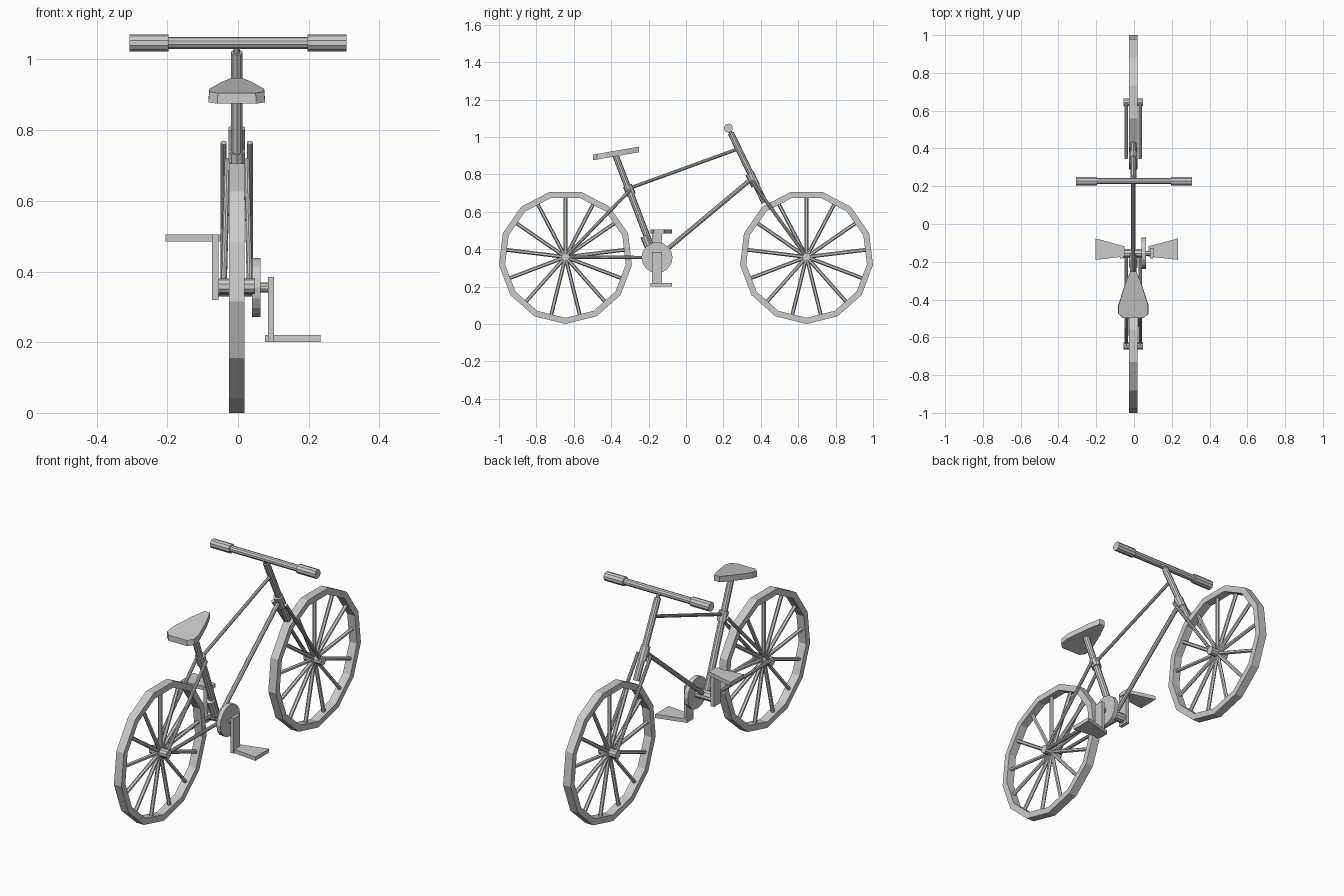
import bpy, bmesh, math
from mathutils import Vector

cube = bpy.data.objects.get("Cube")
if cube:
    bpy.data.objects.remove(cube)

grey = bpy.data.materials.new("light_grey")
grey.use_nodes = True
grey.diffuse_color = (0.6, 0.6, 0.6, 1)
grey.node_tree.nodes["Principled BSDF"].inputs["Base Color"].default_value = (0.6, 0.6, 0.6, 1)

MID = -0.0035          # frame centre plane
SIDES = 13             # wheel facets and spokes
WHEEL_R, HUB_Z, HUB_Y = 0.358, 0.358, 0.6445
CRANK_Y, CRANK_Z = -0.155, 0.355


def finish(name, bm):
    bmesh.ops.recalc_face_normals(bm, faces=bm.faces)
    mesh = bpy.data.meshes.new(name)
    bm.to_mesh(mesh)
    bm.free()
    mesh.materials.append(grey)
    obj = bpy.data.objects.new(name, mesh)
    bpy.context.collection.objects.link(obj)
    return obj


def add_rod(bm, a, b, r, sides=8):
    a, b = Vector(a), Vector(b)
    d = b - a
    geo = bmesh.ops.create_cone(bm, cap_ends=True, segments=sides,
                                radius1=r, radius2=r, depth=d.length)
    rot = d.to_track_quat('Z', 'Y')
    for v in geo['verts']:
        v.co = rot @ v.co + (a + b) / 2


def rod(name, a, b, r, sides=10):
    bm = bmesh.new()
    add_rod(bm, a, b, r, sides)
    return finish(name, bm)


def prism(name, bottom, top):
    """Solid between two matching outlines."""
    bm = bmesh.new()
    lo = [bm.verts.new(p) for p in bottom]
    hi = [bm.verts.new(p) for p in top]
    bm.faces.new(lo)
    bm.faces.new(hi)
    n = len(lo)
    for i in range(n):
        j = (i + 1) % n
        bm.faces.new((lo[i], lo[j], hi[j], hi[i]))
    return finish(name, bm)


def box(name, x0, x1, y0, y1, z0, z1):
    outline = [(x0, y0), (x1, y0), (x1, y1), (x0, y1)]
    return prism(name, [(x, y, z0) for x, y in outline], [(x, y, z1) for x, y in outline])


def wheel(prefix, y):
    # Faceted rim, with a vertex at the bottom
    bm = bmesh.new()
    rings = []
    for i in range(SIDES):
        t = math.tau * i / SIDES - math.pi / 2
        rings.append([bm.verts.new((MID + x, y + r * math.cos(t), HUB_Z + r * math.sin(t)))
                      for x, r in ((-0.022, WHEEL_R), (0.022, WHEEL_R),
                                   (0.022, 0.325), (-0.022, 0.325))])
    for i in range(SIDES):
        a, b = rings[i], rings[(i + 1) % SIDES]
        for k in range(4):
            m = (k + 1) % 4
            bm.faces.new((a[k], a[m], b[m], b[k]))
    finish(prefix + "_rim", bm)
    # Spokes meet the middle of each facet
    bm = bmesh.new()
    for i in range(SIDES):
        t = math.tau * i / SIDES + math.pi / 2
        c, s = math.cos(t), math.sin(t)
        add_rod(bm, (MID, y, HUB_Z),
                (MID, y + 0.325 * c, HUB_Z + 0.325 * s), 0.01, 6)
    finish(prefix + "_spokes", bm)
    rod(prefix + "_hub", (MID - 0.051, y, HUB_Z), (MID + 0.051, y, HUB_Z), 0.022)


wheel("rear_wheel", -HUB_Y)
wheel("front_wheel", HUB_Y)


def frame_rod(name, a, b, r):
    return rod(name, (MID, *a), (MID, *b), r)


# Frame tubes, given as (y, z) ends
frame_rod("top_tube", (-0.29, 0.73), (0.275, 0.935), 0.009)
frame_rod("down_tube", (0.355, 0.78), (-0.13, 0.375), 0.012)
frame_rod("seat_post", (-0.38, 0.91), (-0.30, 0.70), 0.017)
frame_rod("seat_lug", (-0.313, 0.74), (-0.293, 0.69), 0.025)
frame_rod("seat_tube", (-0.305, 0.72), (-0.165, 0.355), 0.018)
frame_rod("seat_tube_socket", (-0.222, 0.47), (-0.185, 0.38), 0.023)

# Steering column
frame_rod("handlebar_stem", (0.227, 1.047), (0.25, 1.0), 0.010)
frame_rod("steering_tube", (0.24, 1.02), (0.42, 0.65), 0.017)
frame_rod("head_collar", (0.34, 0.805), (0.372, 0.74), 0.024)

# Paired fork legs and rear stays
for side, s in (("left", 1), ("right", -1)):
    x = MID + s * 0.037
    rod(side + "_fork_leg", (x, 0.35, 0.765), (x, HUB_Y, HUB_Z), 0.009)
    rod(side + "_seat_stay", (x * 0.75, -0.30, 0.715), (x, -HUB_Y, HUB_Z), 0.009)
    rod(side + "_chain_stay", (x, CRANK_Y, CRANK_Z), (x, -HUB_Y, HUB_Z), 0.009)
    rod(side + "_grip", (s * 0.196, 0.227, 1.047), (s * 0.307, 0.227, 1.047), 0.024)
rod("handlebar", (-0.2, 0.227, 1.047), (0.2, 0.227, 1.047), 0.017)

# Drivetrain
rod("bottom_bracket", (-0.06, CRANK_Y, CRANK_Z), (0.045, CRANK_Y, CRANK_Z), 0.025)
rod("chainring", (0.04, CRANK_Y, CRANK_Z), (0.063, CRANK_Y, CRANK_Z), 0.083, 16)
rod("crank_axle", (0.06, CRANK_Y, CRANK_Z), (0.09, CRANK_Y, CRANK_Z), 0.014)
box("left_crank", 0.085, 0.102, -0.182, -0.127, 0.2, 0.385)
box("right_crank", -0.074, -0.055, -0.182, -0.127, 0.32, 0.505)


def pedal(name, inner, outer, z):
    outline = [(inner, -0.172), (inner, -0.118), (outer, -0.076), (outer, -0.19)]
    prism(name, [(x, y, z) for x, y in outline], [(x, y, z + 0.02) for x, y in outline])


pedal("left_pedal", 0.077, 0.234, 0.2)
pedal("right_pedal", -0.05, -0.205, 0.485)

# Tilted saddle with a slightly smaller top
half = [(0.016, -0.252), (0.045, -0.32), (0.08, -0.43), (0.08, -0.475), (0.055, -0.498)]
outline = half + [(-x, y) for x, y in reversed(half)]


def saddle_ring(lift, scale):
    return [(MID + x * scale, y, 0.875 + (y + 0.498) * 0.175 + lift) for x, y in outline]


prism("saddle", saddle_ring(0, 1), saddle_ring(0.03, 0.97))
